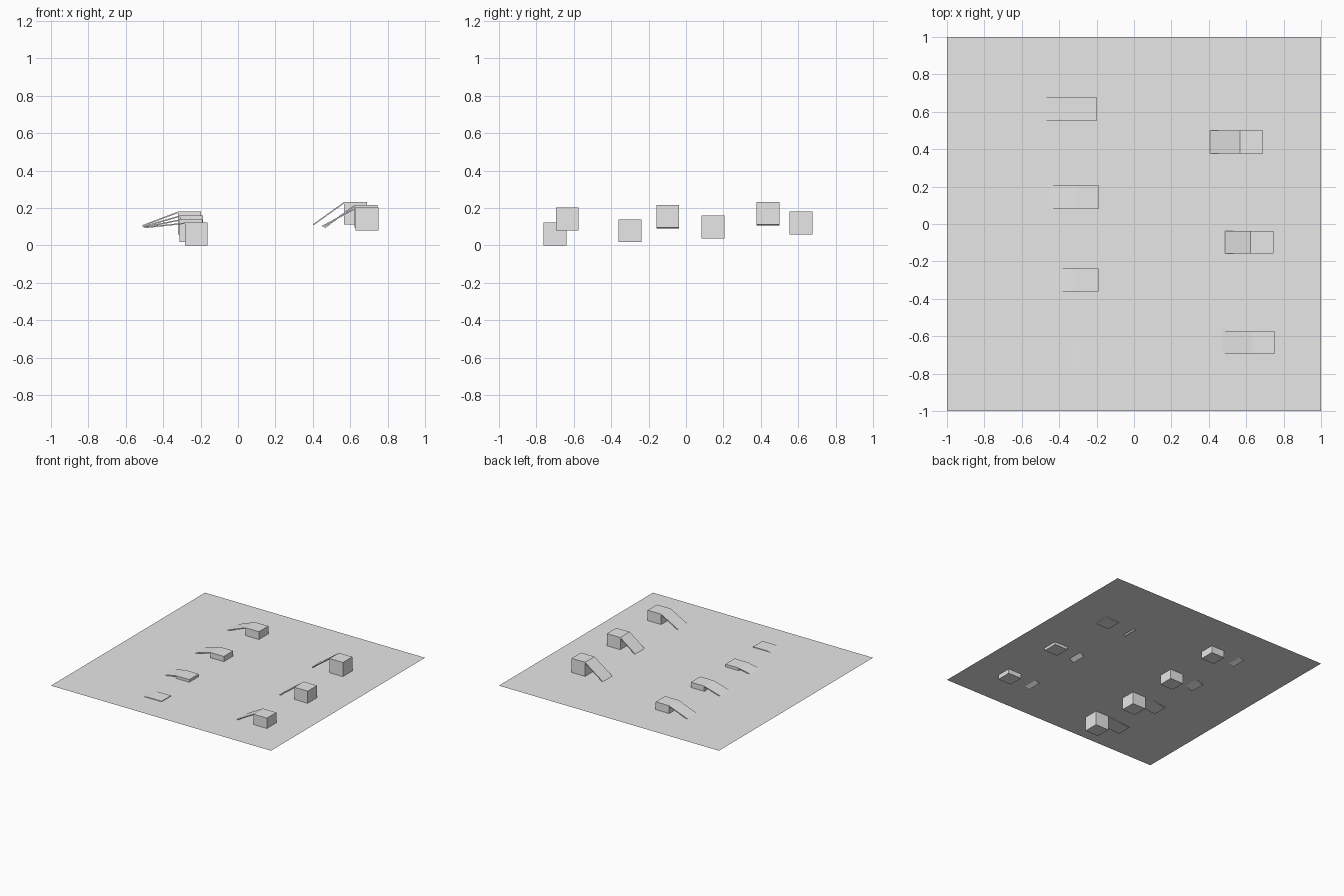
import bpy
import math
from mathutils import Vector

default = bpy.data.objects.get("Cube")
if default:
    bpy.data.objects.remove(default, do_unlink=True)

grey = bpy.data.materials.new("light_grey")
grey.use_nodes = True
colour = (0.8, 0.8, 0.8, 1)
grey.diffuse_color = colour
grey.node_tree.nodes["Principled BSDF"].inputs["Base Color"].default_value = colour

BLOCK = 0.122      # block edge length
THICK = 0.007      # ramp thickness
GROUND_Z = 0.117


def box(name, centre, size, tilt=0):
    bpy.ops.mesh.primitive_cube_add(size=1, location=centre, rotation=(0, tilt, 0))
    ob = bpy.context.object
    ob.name = name
    ob.scale = size
    ob.data.materials.append(grey)
    return ob


def block_with_ramp(name, x, y, top, foot_x, foot_z):
    """Block whose low-x top edge is x, with a thin ramp leading down to its foot."""
    box(name + "_block", (x + BLOCK / 2, y, top - BLOCK / 2), (BLOCK,) * 3)
    head, foot = Vector((x, y, top)), Vector((foot_x, y, foot_z))
    run = head - foot
    tilt = -math.atan2(run.z, run.x)
    normal = Vector((-run.z, 0, run.x)).normalized()
    centre = (head + foot) / 2 - normal * THICK / 2
    box(name + "_ramp", centre, (run.length, BLOCK, THICK), tilt)


# Flat ground sheet
bpy.ops.mesh.primitive_plane_add(size=2, location=(0, 0, GROUND_Z))
ground = bpy.context.object
ground.name = "ground_sheet"
ground.data.materials.append(grey)

# Row of low blocks, rising towards the back: x, y, top, ramp foot x and z
low_row = [
    (-0.284, -0.70, 0.122, -0.49, 0.100),
    (-0.312, -0.30, 0.139, -0.505, 0.100),
    (-0.310, 0.145, 0.160, -0.505, 0.104),
    (-0.320, 0.615, 0.181, -0.512, 0.108),
]
# Row of tall blocks
tall_row = [
    (0.628, -0.635, 0.202, 0.450, 0.105),
    (0.623, -0.098, 0.217, 0.460, 0.097),
    (0.568, 0.438, 0.233, 0.400, 0.113),
]
for row_name, row in (("low", low_row), ("tall", tall_row)):
    for i, spec in enumerate(row, 1):
        block_with_ramp(f"{row_name}_{i}", *spec)
